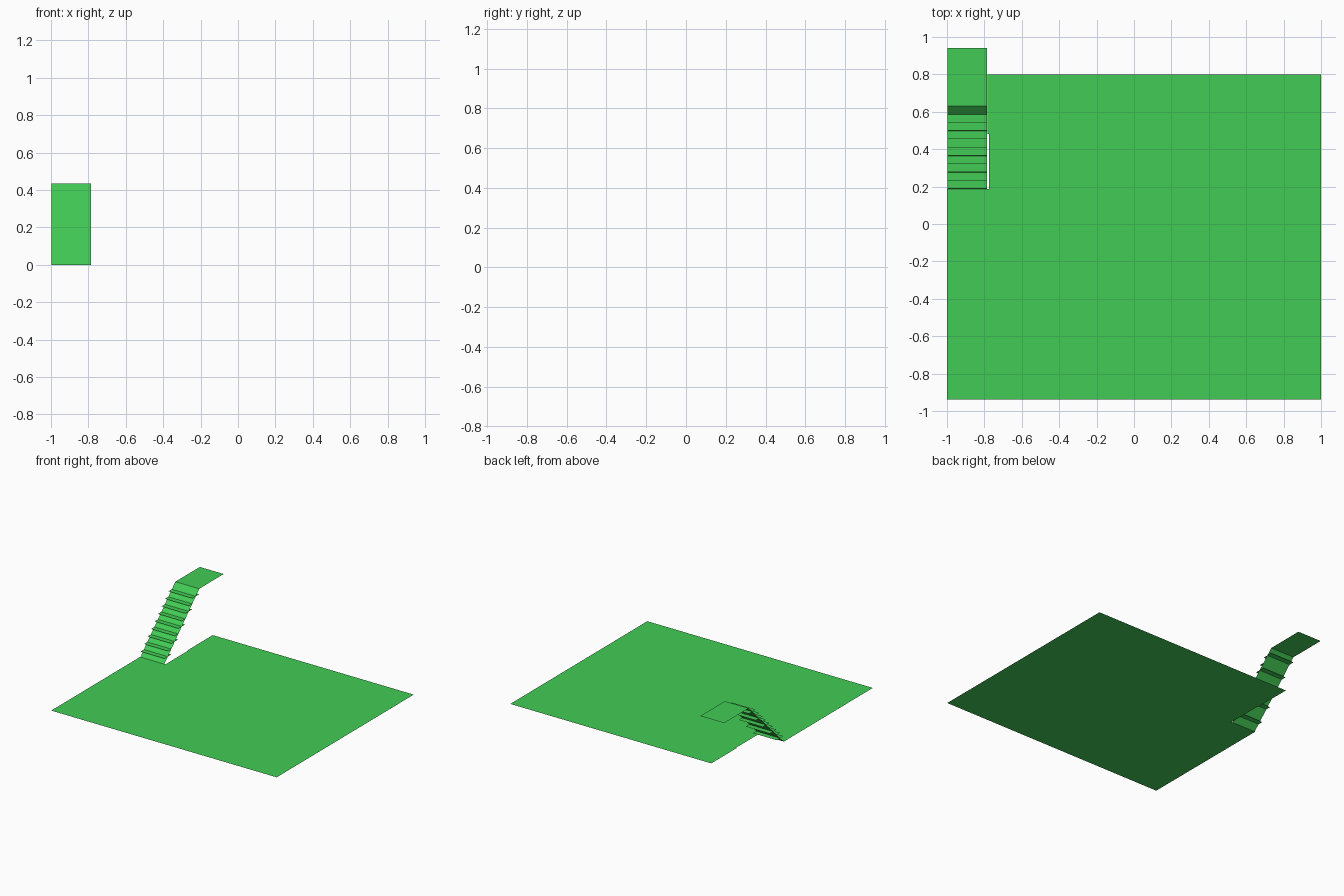
import bpy

if "Cube" in bpy.data.objects:
    bpy.data.objects.remove(bpy.data.objects["Cube"])

green = bpy.data.materials.new("green")
green.diffuse_color = (0.055, 0.6, 0.09, 1)
green.use_nodes = True
green.node_tree.nodes["Principled BSDF"].inputs["Base Color"].default_value = green.diffuse_color


def sheet(name, loops):
    """One object of flat zero-thickness faces, each given as a corner loop."""
    verts, faces = [], []
    for loop in loops:
        faces.append(range(len(verts), len(verts) + len(loop)))
        verts += loop
    mesh = bpy.data.meshes.new(name)
    mesh.from_pydata(verts, [], [list(f) for f in faces])
    mesh.materials.append(green)
    obj = bpy.data.objects.new(name, mesh)
    bpy.context.collection.objects.link(obj)
    return obj


def strip(y0, z0, y1, z1, x0=-0.997, x1=-0.785):
    """Upward-facing strip across the stair width."""
    return [(x0, y0, z0), (x1, y0, z0), (x1, y1, z1), (x0, y1, z1)]


# Ground floor with a stairwell notch in the back left corner
sheet("ground_floor", [[(-1, -0.938, 0), (1, -0.938, 0), (1, 0.798, 0), (-0.783, 0.798, 0),
                        (-0.783, 0.48, 0), (-0.776, 0.48, 0), (-0.776, 0.188, 0), (-1, 0.188, 0)]])

# Sloping stair ramp; treads project forward, and every other one also behind
steps, y_start, y_end, height = 10, 0.188, 0.63, 0.435
run, rise = (y_end - y_start) / steps, height / steps
sheet("stair_ramp", [strip(y_start + run * i, rise * i, y_start + run * (i + 1), rise * (i + 1))
                     for i in range(steps)])
treads = []
for i in range(1, steps):
    y, z = y_start + run * i, rise * i
    treads.append(strip(y - 0.043, z, y + (0.043 if i % 2 else 0), z))
sheet("stair_treads", treads)

# Upper landing
sheet("upper_landing", [strip(y_end, height, 0.94, height)])
